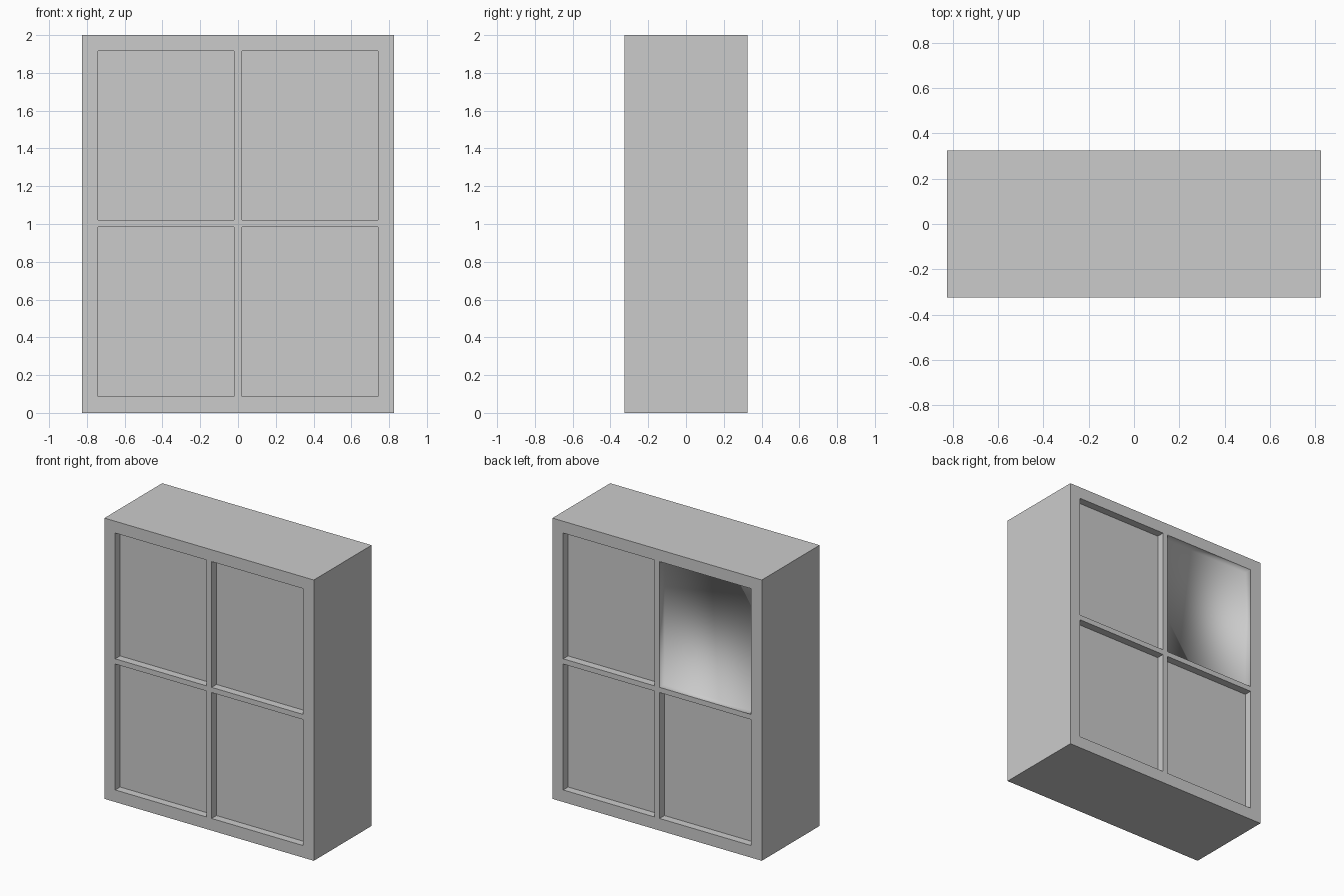
import bpy, bmesh
from mathutils import Vector

if "Cube" in bpy.data.objects:
    bpy.data.objects.remove(bpy.data.objects["Cube"])

W, D, H = 1.65, 0.65, 2.0
X_CUTS = (-0.74, -0.02, 0.02, 0.74)
Z_CUTS = (0.086, 0.983, 1.02, 1.916)
RECESS = 0.055

# Solid cabinet block standing on the ground
bm = bmesh.new()
bmesh.ops.create_cube(bm, size=1)
bmesh.ops.scale(bm, vec=(W, D, H), verts=bm.verts)
bmesh.ops.translate(bm, vec=(0, 0, H / 2), verts=bm.verts)


def cut(co, normal):
    geom = bm.verts[:] + bm.edges[:] + bm.faces[:]
    bmesh.ops.bisect_plane(bm, geom=geom, plane_co=co, plane_no=normal)


# Frame and glazing bar lines
for x in X_CUTS:
    cut(Vector((x, 0, 0)), Vector((1, 0, 0)))
for z in Z_CUTS:
    cut(Vector((0, 0, z)), Vector((0, 0, 1)))
bm.normal_update()


def is_panel(face):
    c = face.calc_center_median()
    in_x = 0.02 < abs(c.x) < 0.74
    in_z = Z_CUTS[0] < c.z < Z_CUTS[1] or Z_CUTS[2] < c.z < Z_CUTS[3]
    return abs(face.normal.y) > 0.9 and in_x and in_z


# Four recessed panels on the front and four on the back
for panel in [f for f in bm.faces if is_panel(f)]:
    c = panel.calc_center_median()
    # One back panel has softly shaded inner corners
    soft = c.y > 0 and c.x < 0 and c.z > 1
    rims = bmesh.ops.inset_individual(bm, faces=[panel], thickness=0.0,
                                      depth=-RECESS)["faces"]
    if soft:
        for f in rims + [panel]:
            f.smooth = True

mesh = bpy.data.meshes.new("cabinet_block")
bm.to_mesh(mesh)
bm.free()
cabinet = bpy.data.objects.new("cabinet_block", mesh)
bpy.context.collection.objects.link(cabinet)
